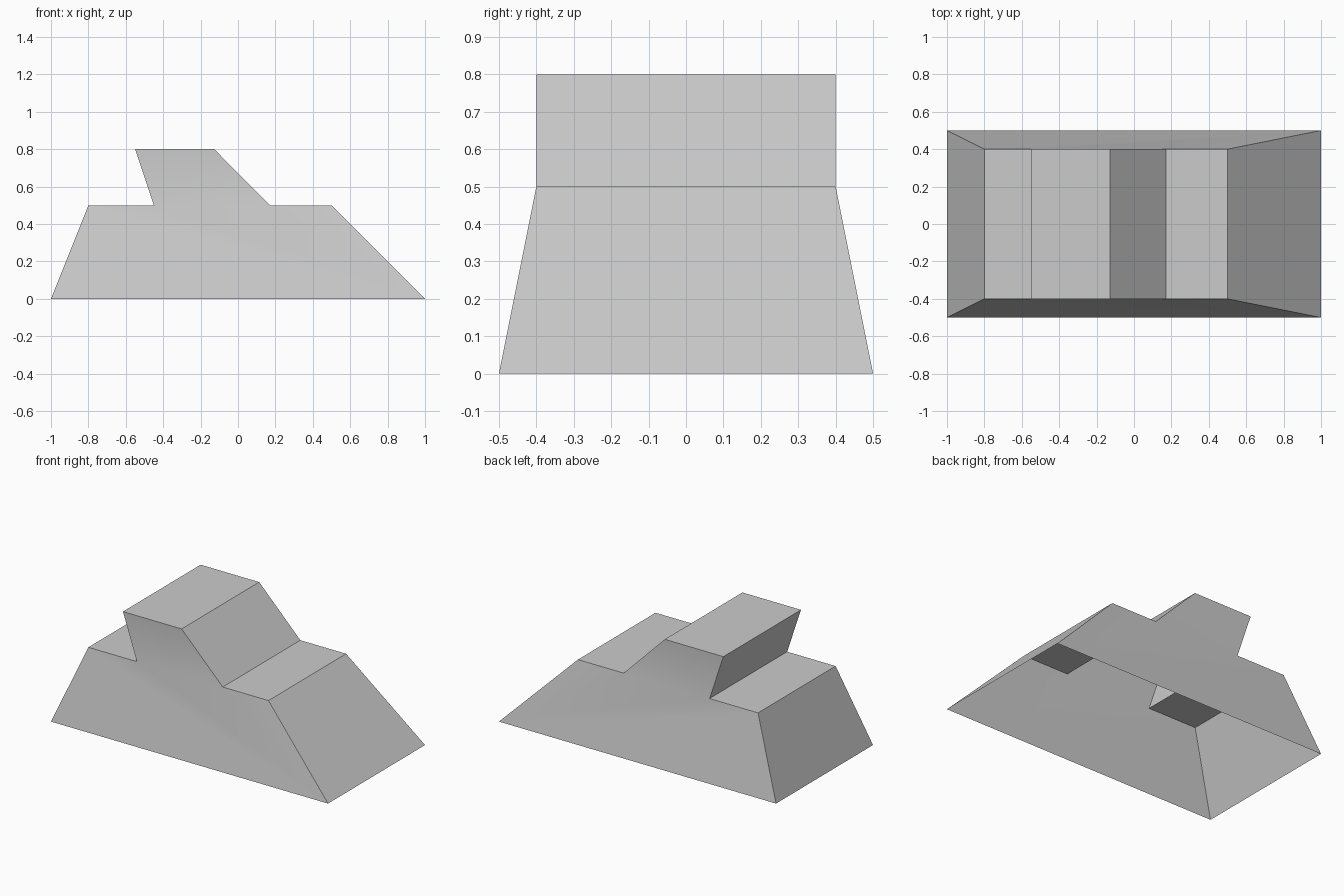
import bpy
import bmesh
from math import radians

if "Cube" in bpy.data.objects:
    bpy.data.objects.remove(bpy.data.objects["Cube"])

# Side outline (x, z) from the left base edge, over the cabin, to the right base edge
profile = [(-1, 0), (-0.8, 0.5), (-0.45, 0.5), (-0.55, 0.8),
           (-0.127, 0.8), (0.17, 0.5), (0.5, 0.5), (1, 0)]

bm = bmesh.new()


def outline(side):
    # The base is wider than everything from deck height up
    return [bm.verts.new((x, side * (0.5 if z == 0 else 0.4), z)) for x, z in profile]


front, back = outline(-1), outline(1)

# Strip of end slopes, decks, cabin walls and roof (underside stays open)
for i in range(len(profile) - 1):
    bm.faces.new((front[i], front[i + 1], back[i + 1], back[i]))

# Sloping hull sides and upright cabin sides
for row in (front, back):
    bm.faces.new([row[i] for i in (0, 1, 2, 5, 6, 7)])
    bm.faces.new(row[2:6])

bmesh.ops.recalc_face_normals(bm, faces=bm.faces)
# Make sure the roof points up
roof = max(bm.faces, key=lambda f: f.calc_center_median().z)
if roof.normal.z < 0:
    bmesh.ops.reverse_faces(bm, faces=bm.faces)

mesh = bpy.data.meshes.new("hull_shell")
bm.to_mesh(mesh)
bm.free()
hull = bpy.data.objects.new("hull_shell", mesh)
bpy.context.collection.objects.link(hull)

# Soften only the shallow bend between hull side and cabin side
bpy.context.view_layer.objects.active = hull
hull.select_set(True)
bpy.ops.object.shade_smooth_by_angle(angle=radians(30))
